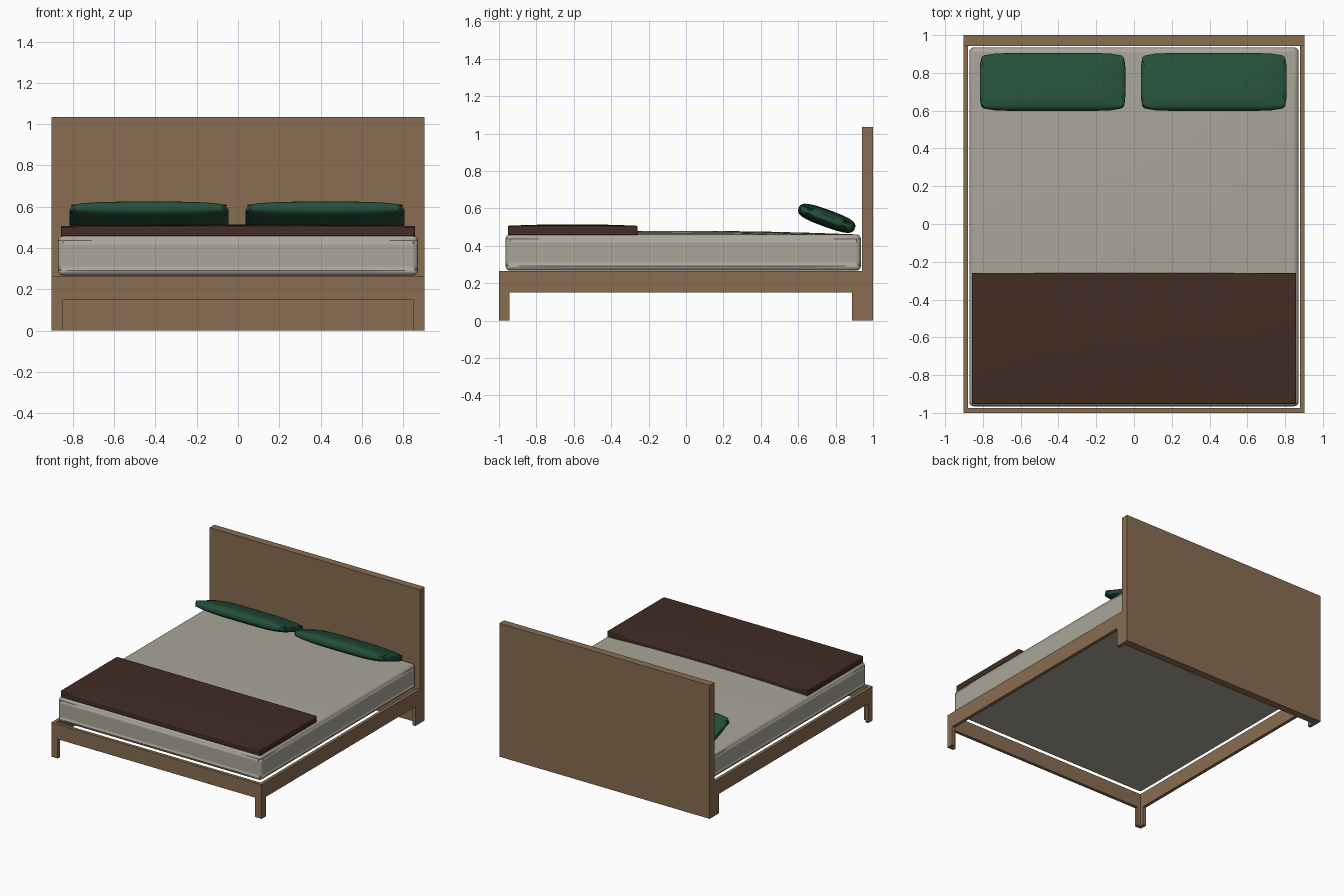
import bpy, bmesh, math
from mathutils import Matrix, Vector

if "Cube" in bpy.data.objects:
    bpy.data.objects.remove(bpy.data.objects["Cube"])


def material(name, rgb):
    m = bpy.data.materials.new(name)
    m.diffuse_color = (*rgb, 1)
    m.use_nodes = True
    m.node_tree.nodes["Principled BSDF"].inputs["Base Color"].default_value = m.diffuse_color
    return m


WOOD = material("oak wood", (0.25, 0.153, 0.085))
LINEN = material("pale linen", (0.40, 0.38, 0.32))
GREEN = material("dark green fabric", (0.018, 0.078, 0.043))
BROWN = material("dark brown throw", (0.054, 0.025, 0.017))


def make(name, bm, mat):
    me = bpy.data.meshes.new(name)
    bmesh.ops.recalc_face_normals(bm, faces=bm.faces)
    bm.to_mesh(me)
    bm.free()
    ob = bpy.data.objects.new(name, me)
    bpy.context.collection.objects.link(ob)
    me.materials.append(mat)
    return ob


def add_box(bm, lo, hi):
    lo, hi = Vector(lo), Vector(hi)
    size = hi - lo
    bmesh.ops.create_cube(bm, size=1, matrix=Matrix.Translation((lo + hi) / 2)
                          @ Matrix.Diagonal((*size, 1)))


def smooth(ob, angle):
    bpy.ops.object.select_all(action='DESELECT')
    ob.select_set(True)
    bpy.context.view_layer.objects.active = ob
    bpy.ops.object.shade_smooth_by_angle(angle=math.radians(angle))


def unit_block(cuts):
    bm = bmesh.new()
    bmesh.ops.create_cube(bm, size=2)
    bmesh.ops.subdivide_edges(bm, edges=bm.edges[:], cuts=cuts, use_grid_fill=True)
    return bm


def soft_slab(name, lo, hi, dome, bevel, mat):
    """Rounded slab whose top swells by dome in the middle."""
    lo, hi = Vector(lo), Vector(hi)
    c, h = (lo + hi) / 2, (hi - lo) / 2
    bm = unit_block(7)
    for v in bm.verts:
        u, w, t = v.co
        v.co = c + Vector((u * h.x, w * h.y, t * h.z))
        if t > 0.99:
            v.co.z += dome * (1 - u * u) * (1 - w * w)
    ob = make(name, bm, mat)
    b = ob.modifiers.new("soft edges", 'BEVEL')
    b.width, b.segments, b.limit_method = bevel, 3, 'ANGLE'
    b.angle_limit = math.radians(40)
    smooth(ob, 35)


W, T, LEG = 0.903, 0.025, 0.055   # half width, board thickness, leg size
Z0, Z1, YB = 0.15, 0.265, 0.942   # rail bottom, rail top, headboard front

# headboard
bm = bmesh.new()
add_box(bm, (-W, YB, 0), (W, 1, 1.036))
make("headboard", bm, WOOD)

# rails
bm = bmesh.new()
add_box(bm, (-W, -1, Z0), (W, -1 + T, Z1))
make("front_rail", bm, WOOD)
for side, s in (("left", -1), ("right", 1)):
    xo, xi, xl = s * W, s * (W - T), s * (W - LEG)
    bm = bmesh.new()
    add_box(bm, (min(xo, xi), -1 + T, Z0), (max(xo, xi), YB, Z1))
    make(side + "_rail", bm, WOOD)
    # corner legs, open in the inner corner
    bm = bmesh.new()
    add_box(bm, (min(xo, xi), -1, 0), (max(xo, xi), -1 + LEG, Z0))
    add_box(bm, (min(xi, xl), -1, 0), (max(xi, xl), -1 + T, Z0))
    make(side + "_front_leg", bm, WOOD)
    bm = bmesh.new()
    add_box(bm, (min(xo, xi), YB - LEG, 0), (max(xo, xi), YB, Z0))
    make(side + "_back_leg", bm, WOOD)

# mattress and folded throw
soft_slab("mattress", (-0.872, -0.965, 0.267), (0.872, 0.935, 0.46), 0.02, 0.035, LINEN)
soft_slab("throw_blanket", (-0.858, -0.953, 0.455), (0.858, -0.26, 0.507), 0.008, 0.018, BROWN)

# pillows leaning back toward the headboard
for side, x in (("left", -0.431), ("right", 0.422)):
    bm = unit_block(9)
    for v in bm.verts:
        u, w, t = v.co
        p = (abs(w) ** 3 + abs(t) ** 3) ** (1 / 3)
        r = max(abs(u), p)
        k = r / (abs(u) ** 9 + p ** 9) ** (1 / 9) / max(p, 1e-6) * max(abs(w), abs(t))
        e = r / (abs(u) ** 9 + p ** 9) ** (1 / 9)
        u2 = u * e
        v.co = (u2 * 0.385, w * k * 0.16, t * k * 0.046 * (1 - 0.5 * abs(u2) ** 4))
    bm.transform(Matrix.Translation((x, 0.752, 0.547)) @ Matrix.Rotation(math.radians(-20), 4, 'X'))
    smooth(make(side + "_pillow", bm, GREEN), 30)
